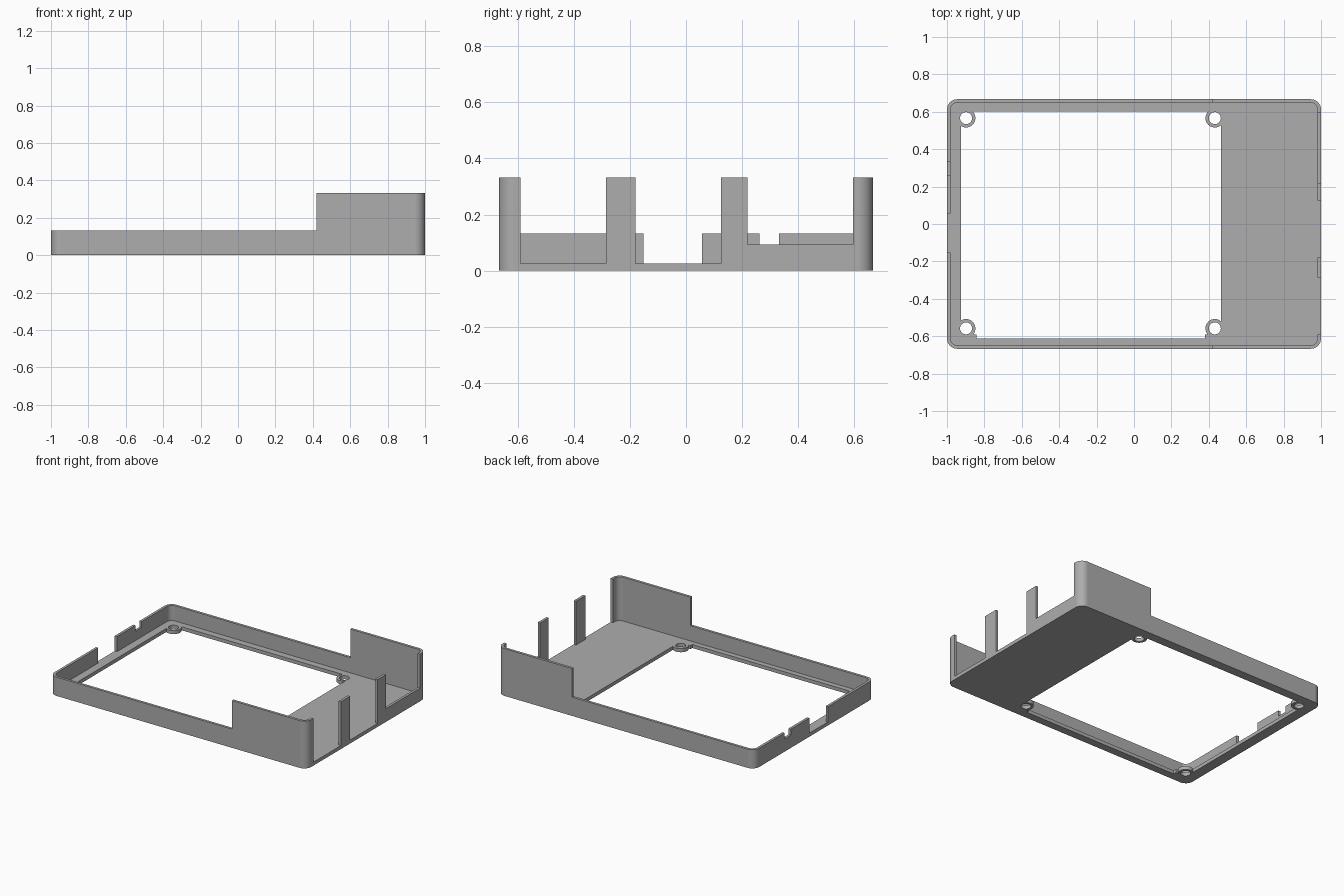
import bpy
import bmesh
from math import cos, sin, pi, radians

if "Cube" in bpy.data.objects:
    bpy.data.objects.remove(bpy.data.objects["Cube"], do_unlink=True)

HALF_X, HALF_Y = 1.0, 0.667
WALL, FLOOR = 0.018, 0.025
LOW, MID, HIGH = 0.132, 0.093, 0.333
STEP_X = 0.42

grey = bpy.data.materials.new("plain grey")
grey.use_nodes = True
colour = (0.42, 0.42, 0.42, 1)
grey.diffuse_color = colour
grey.node_tree.nodes["Principled BSDF"].inputs["Base Color"].default_value = colour


def prism(name, outline, z0, z1):
    """Extrude a closed outline from z0 to z1."""
    bm = bmesh.new()
    base = bm.faces.new([bm.verts.new((x, y, z0)) for x, y in outline])
    top = bmesh.ops.extrude_face_region(bm, geom=[base])["geom"]
    moved = [v for v in top if isinstance(v, bmesh.types.BMVert)]
    bmesh.ops.translate(bm, vec=(0, 0, z1 - z0), verts=moved)
    bmesh.ops.recalc_face_normals(bm, faces=bm.faces)
    mesh = bpy.data.meshes.new(name)
    bm.to_mesh(mesh)
    bm.free()
    mesh.materials.append(grey)
    obj = bpy.data.objects.new(name, mesh)
    bpy.context.scene.collection.objects.link(obj)
    return obj


def box(name, x0, x1, y0, y1, z0, z1):
    return prism(name, [(x0, y0), (x1, y0), (x1, y1), (x0, y1)], z0, z1)


def disc(name, x, y, r, z0, z1, n=40):
    ring = [(x + r * cos(2 * pi * i / n), y + r * sin(2 * pi * i / n)) for i in range(n)]
    return prism(name, ring, z0, z1)


def rounded(name, hx, hy, r, z0, z1, n=10):
    outline = []
    for q, (sx, sy) in enumerate([(1, 1), (-1, 1), (-1, -1), (1, -1)]):
        for i in range(n + 1):
            a = pi / 2 * (q + i / n)
            outline.append((sx * (hx - r) + r * cos(a), sy * (hy - r) + r * sin(a)))
    return prism(name, outline, z0, z1)


def cut(target, cutter):
    """Subtract the cutter, keep the result and drop the cutter."""
    mod = target.modifiers.new("cut", "BOOLEAN")
    mod.operation, mod.solver, mod.object = "DIFFERENCE", "EXACT", cutter
    bpy.context.view_layer.update()
    graph = bpy.context.evaluated_depsgraph_get()
    mesh = bpy.data.meshes.new_from_object(target.evaluated_get(graph))
    target.modifiers.remove(mod)
    target.data = mesh
    bpy.data.objects.remove(cutter, do_unlink=True)


# Hollow shell with rounded corners
tray = rounded("case_tray", HALF_X, HALF_Y, 0.055, 0, HIGH)
cut(tray, rounded("pocket", HALF_X - WALL, HALF_Y - WALL, 0.038, FLOOR, 1))

# Lower walls over the long open section
cut(tray, box("lower_section", -2, STEP_X, -1, 1, LOW, 1))

# Port gaps in the left end: y range and sill height
for y0, y1, sill in [(-0.59, -0.285, FLOOR), (-0.18, 0.125, FLOOR), (0.22, 0.595, MID)]:
    cut(tray, box("port_gap", 0.93, 1.2, y0, y1, sill, 1))

# Slot and small notch in the right end
for y0, y1, sill in [(-0.152, 0.057, FLOOR), (0.262, 0.332, 0.09)]:
    cut(tray, box("slot", -1.2, -0.95, y0, y1, sill, 1))

# Floor opening that leaves four screw tabs standing
screws = [(x, y) for x in (-0.898, 0.432) for y in (-0.558, 0.566)]
opening = box("opening", -0.926, 0.465, -0.612, 0.602, -0.1, 0.1)
for x, y in screws:
    cut(opening, disc("tab", x, y, 0.05, -0.2, 0.2))
    if y < 0:
        cut(opening, box("tab_foot", x - 0.053, x + 0.055, -0.7, -0.59, -0.2, 0.2))
cut(tray, opening)

# Screw holes
for x, y in screws:
    cut(tray, disc("screw_hole", x, y, 0.032, -0.2, 0.2))

# Smooth corners, crisp edges
bpy.ops.object.select_all(action="DESELECT")
tray.select_set(True)
bpy.context.view_layer.objects.active = tray
bpy.ops.object.shade_smooth_by_angle(angle=radians(30))
weighted = tray.modifiers.new("even_shading", "WEIGHTED_NORMAL")
weighted.keep_sharp = True
